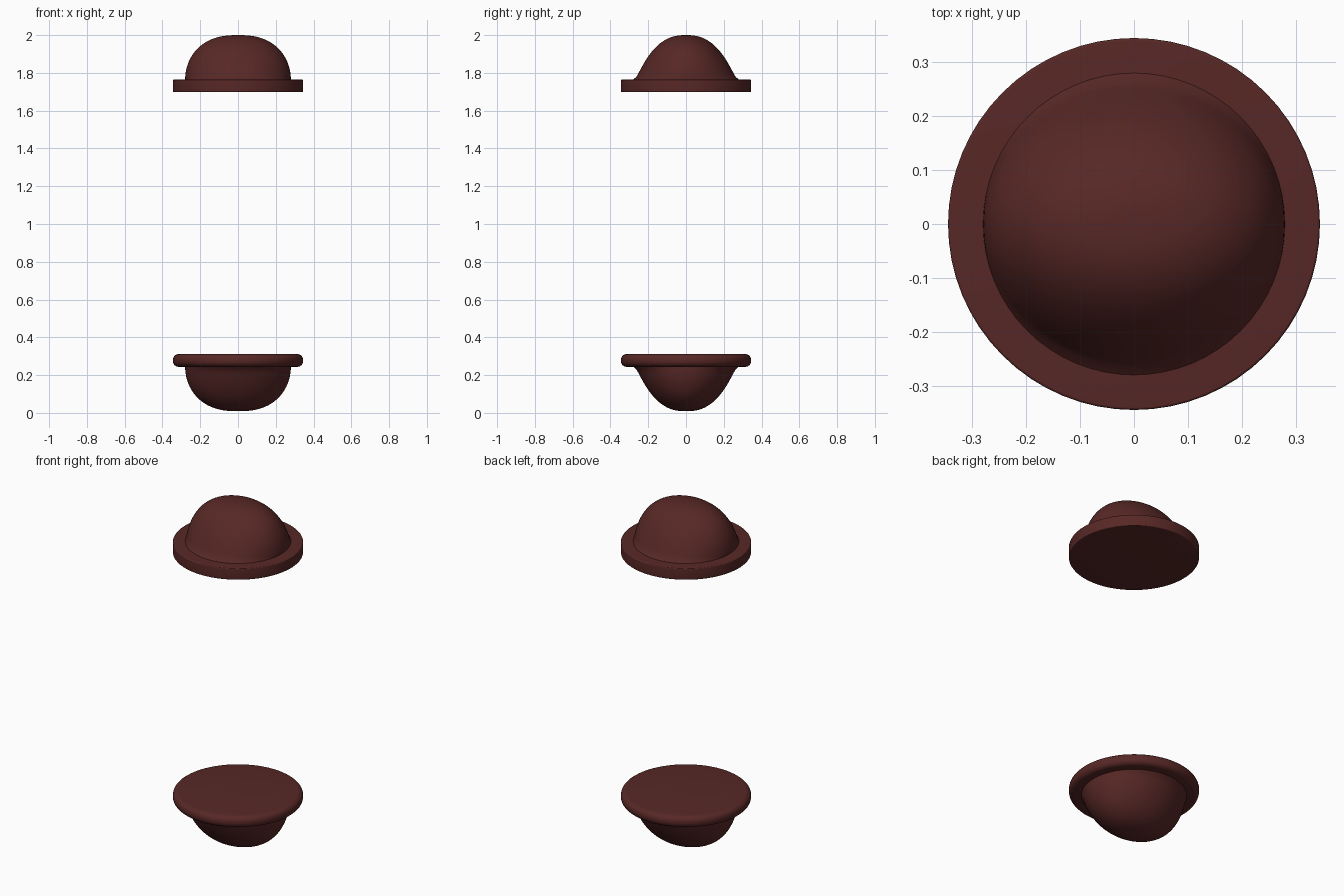
import bpy, bmesh
from math import sin, cos, pi

if "Cube" in bpy.data.objects:
    bpy.data.objects.remove(bpy.data.objects["Cube"])

mat = bpy.data.materials.new("dark_maroon")
mat.diffuse_color = (0.095, 0.021, 0.019, 1)
mat.use_nodes = True
mat.node_tree.nodes["Principled BSDF"].inputs["Base Color"].default_value = mat.diffuse_color
SEG = 64


def loft(name, rings, z0, direction):
    """Stack elliptical rings (rx, ry, height) from z0 and close both ends."""
    bm = bmesh.new()
    loops = []
    for rx, ry, h in rings:
        loops.append([bm.verts.new((rx * cos(2 * pi * i / SEG),
                                    ry * sin(2 * pi * i / SEG),
                                    z0 + direction * h)) for i in range(SEG)])
    for lo, hi in zip(loops, loops[1:]):
        for i in range(SEG):
            j = (i + 1) % SEG
            bm.faces.new((lo[i], lo[j], hi[j], hi[i]))
    bm.faces.new(loops[0])
    bm.faces.new(loops[-1])
    bmesh.ops.recalc_face_normals(bm, faces=bm.faces)
    mesh = bpy.data.meshes.new(name)
    bm.to_mesh(mesh)
    bm.free()
    obj = bpy.data.objects.new(name, mesh)
    bpy.context.collection.objects.link(obj)
    mesh.materials.append(mat)
    bpy.ops.object.select_all(action='DESELECT')
    obj.select_set(True)
    bpy.context.view_layer.objects.active = obj
    bpy.ops.object.shade_smooth_by_angle(angle=0.7)
    return obj


def dome(name, z0, direction, height=0.236):
    # full and round across x, bell-flared at the base across y
    rings = []
    for k in range(25):
        phi = pi / 2 * min(k / 24, 0.995)
        rx = 0.28 * cos(phi) ** 0.8
        rings.append((rx, rx * (1 - 0.27 * sin(phi) ** 0.55), height * sin(phi)))
    loft(name, rings, z0, direction)


def rim(name, z0, radius, thick, rv, rh):
    # disc with rounded edges
    rings = []
    for base, start in ((rv, -pi / 2), (thick - rv, 0)):
        for k in range(7):
            t = start + pi / 2 * k / 6
            r = radius - rh + rh * cos(t)
            rings.append((r, r, base + rv * sin(t)))
    loft(name, rings, z0, 1)


# upper cap
rim("upper_rim", 1.698, 0.345, 0.066, 0.005, 0.005)
dome("upper_dome", 1.764, 1)

# lower cap
rim("lower_rim", 0.244, 0.345, 0.067, 0.03, 0.03)
dome("lower_dome", 0.245, -1)
